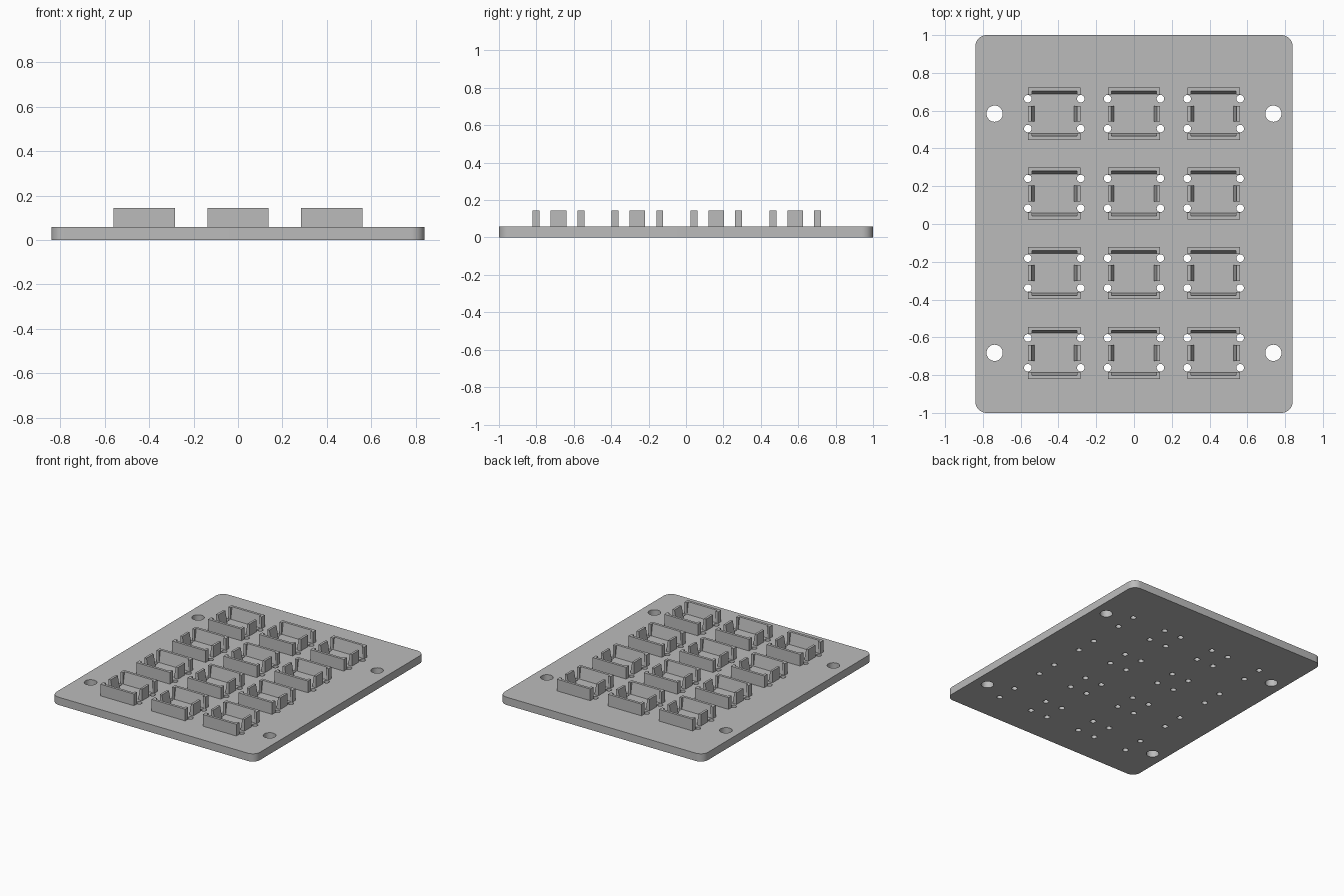
import bpy, bmesh, math

old = bpy.data.objects.get("Cube")
if old:
    bpy.data.objects.remove(old, do_unlink=True)

grey = bpy.data.materials.new("plain grey")
grey.use_nodes = True
grey.diffuse_color = (0.5, 0.5, 0.5, 1)
grey.node_tree.nodes["Principled BSDF"].inputs["Base Color"].default_value = grey.diffuse_color

PLATE_TOP, WALL_TOP = 0.058, 0.145
HALF_X, HALF_Y, CORNER = 0.84, 1.0, 0.06
COLUMNS = [-0.422, 0, 0.422]
ROWS = [-0.682, -0.26, 0.162, 0.584]


def arc(cx, cy, r, start, sweep, n):
    return [(cx + r * math.cos(start + sweep * i / n),
             cy + r * math.sin(start + sweep * i / n)) for i in range(n + 1)]


def circle(cx, cy, r, n=32):
    return arc(cx, cy, r, 0, 2 * math.pi, n)[:-1]


# Plate: rounded outline with screw holes and pin holes
outline = []
for k, (sx, sy) in enumerate([(1, 1), (-1, 1), (-1, -1), (1, -1)]):
    outline += arc(sx * (HALF_X - CORNER), sy * (HALF_Y - CORNER), CORNER,
                   k * math.pi / 2, math.pi / 2, 10)
loops = [outline]
loops += [circle(x, y, 0.043) for x in (-0.738, 0.738) for y in (ROWS[0], ROWS[-1])]
loops += [circle(cx + dx, cy + dy, 0.02, 20) for cx in COLUMNS for cy in ROWS
          for dx in (-0.14, 0.14) for dy in (-0.079, 0.079)]

curve = bpy.data.curves.new("plate_outline", "CURVE")
curve.dimensions = "2D"
curve.fill_mode = "BOTH"
curve.extrude = PLATE_TOP / 2
for pts in loops:
    spline = curve.splines.new("POLY")
    spline.points.add(len(pts) - 1)
    for p, (x, y) in zip(spline.points, pts):
        p.co = (x, y, 0, 1)
    spline.use_cyclic_u = True
source = bpy.data.objects.new("plate_source", curve)
bpy.context.collection.objects.link(source)
bpy.context.view_layer.update()
mesh = bpy.data.meshes.new_from_object(source.evaluated_get(bpy.context.evaluated_depsgraph_get()))
bpy.data.objects.remove(source, do_unlink=True)

bm = bmesh.new()
bm.from_mesh(mesh)
bmesh.ops.remove_doubles(bm, verts=bm.verts, dist=0.0001)
bmesh.ops.translate(bm, verts=bm.verts, vec=(0, 0, PLATE_TOP / 2))
bmesh.ops.recalc_face_normals(bm, faces=bm.faces)
bm.to_mesh(mesh)
bm.free()
mesh.materials.clear()
mesh.materials.append(grey)
plate = bpy.data.objects.new("plate", mesh)
bpy.context.collection.objects.link(plate)
bpy.ops.object.select_all(action="DESELECT")
plate.select_set(True)
bpy.context.view_layer.objects.active = plate
bpy.ops.object.shade_smooth_by_angle(angle=math.radians(30))


def loft(name, bottom, top):
    """Solid between two matching plans, standing on the plate."""
    bm = bmesh.new()
    low = [bm.verts.new((x, y, PLATE_TOP)) for x, y in bottom]
    high = [bm.verts.new((x, y, WALL_TOP)) for x, y in top]
    bm.faces.new(low)
    bm.faces.new(high)
    n = len(low)
    for i in range(n):
        j = (i + 1) % n
        bm.faces.new((low[i], low[j], high[j], high[i]))
    bmesh.ops.recalc_face_normals(bm, faces=bm.faces)
    me = bpy.data.meshes.new(name)
    bm.to_mesh(me)
    bm.free()
    me.materials.append(grey)
    return me


def bracket_plan(recess):
    half = [(0.138, 0.138), (0.138, 0.101), (0.119, 0.101), (0.119, recess)]
    return half + [(-x, y) for x, y in reversed(half)]


def tab_plan(inner):
    return [(0.042, 0.138), (0.042, inner), (-0.042, inner), (-0.042, 0.138)]


# Switch sockets: two end brackets and two side tabs with sloping inner faces
bracket = loft("socket_bracket", bracket_plan(0.104), bracket_plan(0.119))
tab = loft("socket_tab", tab_plan(0.105), tab_plan(0.121))
PARTS = [("back_bracket", bracket, 0), ("front_bracket", bracket, math.pi),
         ("left_tab", tab, -math.pi / 2), ("right_tab", tab, math.pi / 2)]
for r, cy in enumerate(ROWS):
    for c, cx in enumerate(COLUMNS):
        for name, me, turn in PARTS:
            ob = bpy.data.objects.new(f"{name}_row{r + 1}_column{c + 1}", me)
            ob.location = (cx, cy, 0)
            ob.rotation_euler.z = turn
            bpy.context.collection.objects.link(ob)
